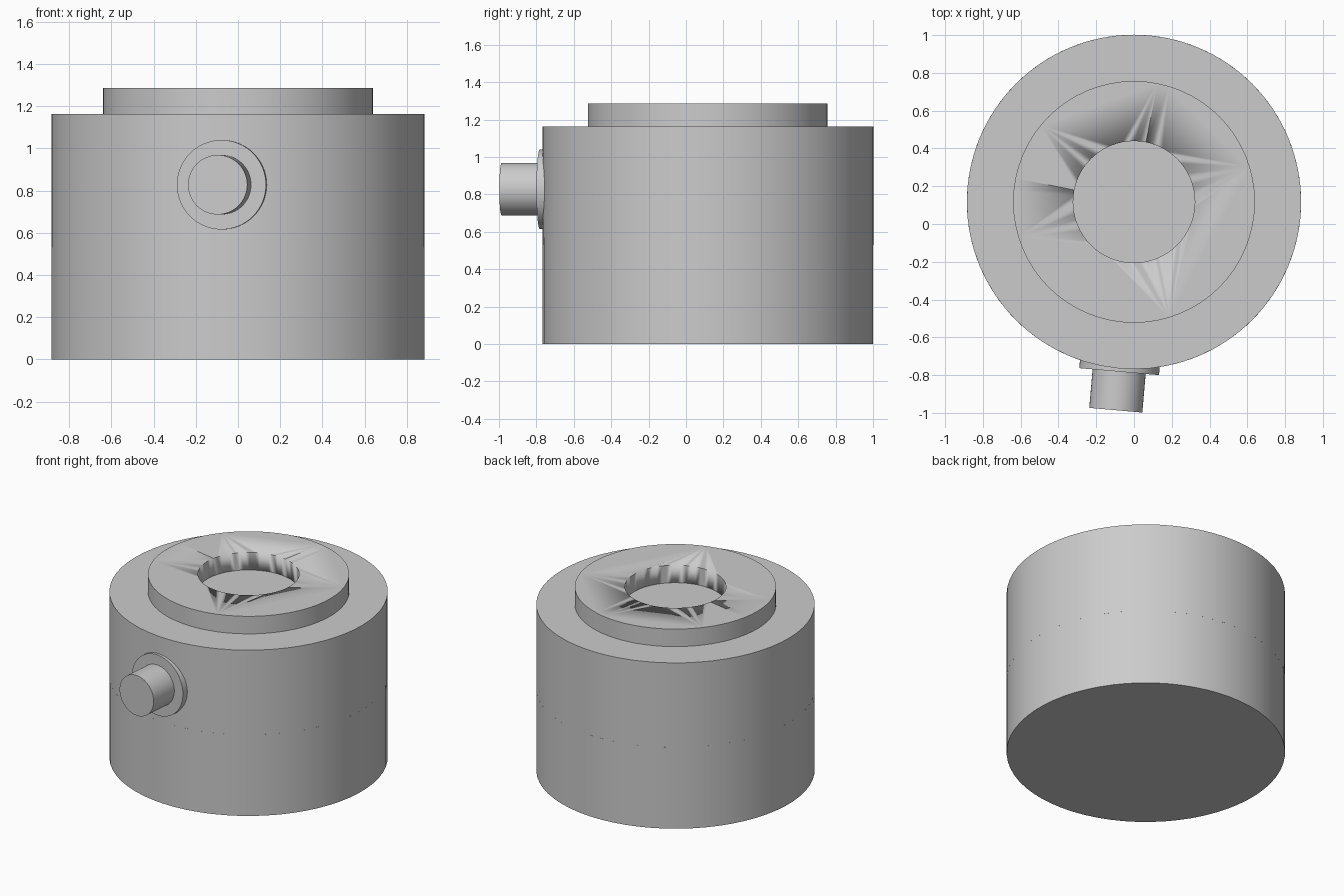
import bpy
import math
from mathutils import Matrix, Vector

default = bpy.data.objects.get("Cube")
if default:
    bpy.data.objects.remove(default, do_unlink=True)

CENTRE_Y = 0.117
SIDES = 64

grey = bpy.data.materials.new("plain grey")
grey.use_nodes = True
grey.diffuse_color = (0.6, 0.6, 0.6, 1)
grey.node_tree.nodes["Principled BSDF"].inputs["Base Color"].default_value = (0.6, 0.6, 0.6, 1)


def finish(obj, name):
    obj.name = obj.data.name = name
    obj.data.materials.append(grey)
    bpy.ops.object.shade_smooth_by_angle(angle=math.radians(30))
    return obj


def upright_cylinder(name, radius, bottom, top, turn=0.0):
    bpy.ops.mesh.primitive_cylinder_add(
        vertices=SIDES, radius=radius, depth=top - bottom,
        location=(0, CENTRE_Y, (bottom + top) / 2), rotation=(0, 0, turn))
    return finish(bpy.context.object, name)


def radial_cylinder(name, radius, inner, outer, height, angle):
    """Cylinder pointing outward from the body axis."""
    out = Vector((-math.sin(angle), -math.cos(angle), 0))
    middle = Vector((0, CENTRE_Y, height)) + out * (inner + outer) / 2
    bpy.ops.mesh.primitive_cylinder_add(
        vertices=SIDES, radius=radius, depth=outer - inner, location=middle,
        rotation=out.to_track_quat('Z', 'Y').to_euler())
    return finish(bpy.context.object, name)


# Body in two halves that overlap in a narrow seam, turned half a facet apart
upright_cylinder("lower_body", 0.885, 0, 0.57, math.pi / SIDES)
upright_cylinder("upper_body", 0.885, 0.53, 1.163)

# Raised ring on top, open in the middle down to the body
ring = upright_cylinder("top_ring", 0.64, 1.15, 1.286)
cutter = upright_cylinder("ring_hole_cutter", 0.322, 1.0, 1.5)
cutter.hide_render = True
cutter.hide_viewport = True
cutter.display_type = 'WIRE'
hole = ring.modifiers.new("hole", 'BOOLEAN')
hole.operation = 'DIFFERENCE'
hole.solver = 'EXACT'
hole.object = cutter
bpy.context.view_layer.objects.active = ring
bpy.ops.object.modifier_apply(modifier="hole")
bpy.data.objects.remove(cutter, do_unlink=True)

# Side connector: collar against the body and a stub pointing outward
TILT = math.radians(5)
radial_cylinder("connector_collar", 0.212, 0.82, 0.902, 0.828, TILT)
radial_cylinder("connector_stub", 0.141, 0.82, 1.107, 0.828, TILT)
